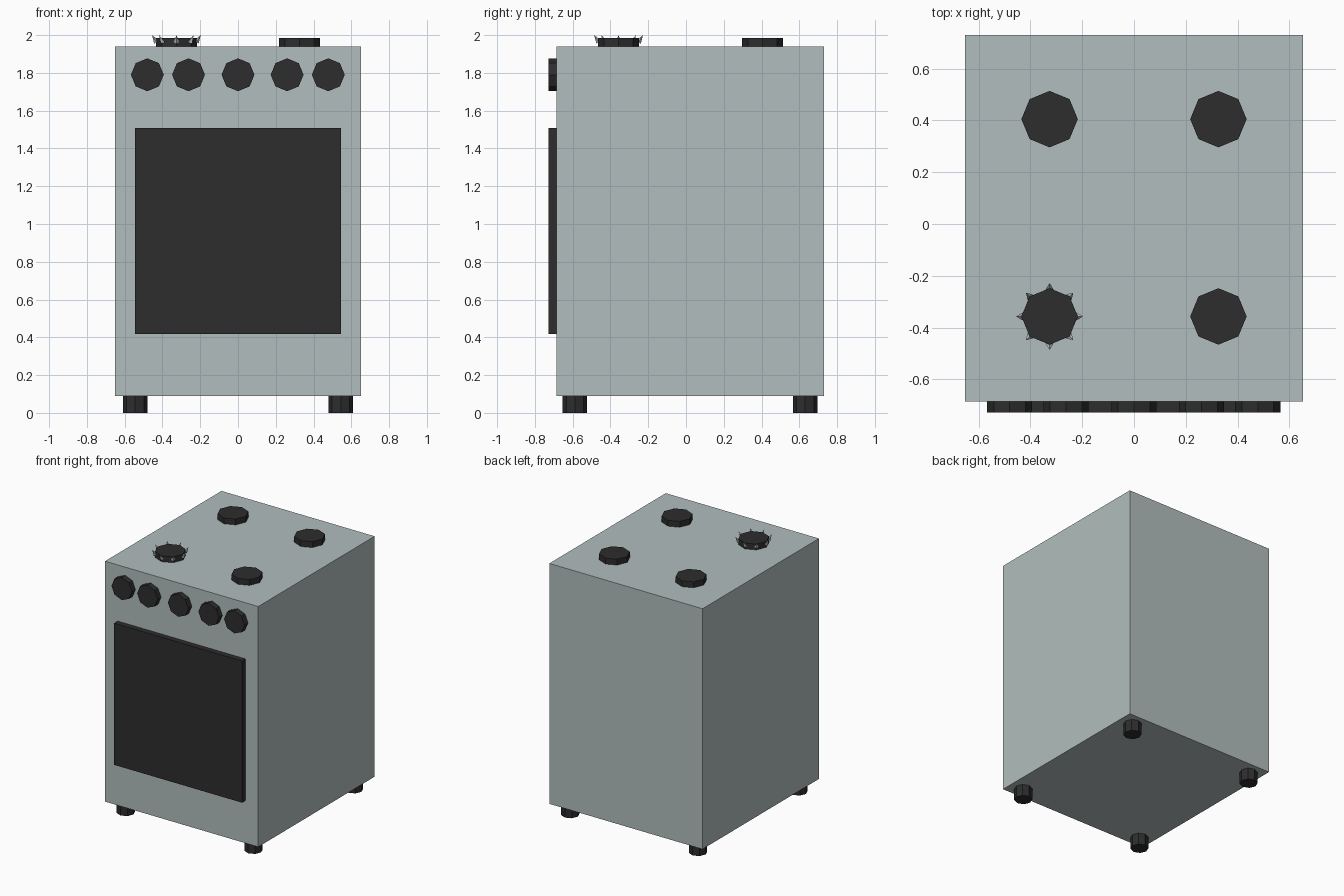
import bpy
from math import cos, sin, pi
from mathutils import Vector

cube = bpy.data.objects.get("Cube")
if cube:
    bpy.data.objects.remove(cube, do_unlink=True)


def material(name, color):
    mat = bpy.data.materials.new(name)
    mat.use_nodes = True
    mat.diffuse_color = color
    mat.node_tree.nodes["Principled BSDF"].inputs["Base Color"].default_value = color
    return mat


steel = material("pale_steel", (0.445, 0.515, 0.51, 1))
black = material("charcoal", (0.026, 0.026, 0.026, 1))


def finish(name, mat):
    obj = bpy.context.object
    obj.name = name
    obj.data.materials.append(mat)
    return obj


def box(name, low, high, mat):
    low, high = Vector(low), Vector(high)
    bpy.ops.mesh.primitive_cube_add(size=1, location=(low + high) / 2)
    obj = finish(name, mat)
    obj.scale = high - low
    return obj


def rod(name, start, end, radius, mat, sides=8, tip=None):
    """Prism or cone running from start to end."""
    start, end = Vector(start), Vector(end)
    axis = end - start
    bpy.ops.mesh.primitive_cone_add(
        vertices=sides, radius1=radius, radius2=radius if tip is None else tip,
        depth=axis.length, location=(start + end) / 2,
        rotation=axis.to_track_quat('Z', 'Y').to_euler())
    return finish(name, mat)


FRONT, BACK, BOTTOM, TOP = -0.685, 0.73, 0.09, 1.94

# Cabinet and oven door
box("cabinet", (-0.652, FRONT, BOTTOM), (0.652, BACK, TOP), steel)
box("oven_door", (-0.544, -0.728, 0.418), (0.544, FRONT + 0.005, 1.508), black)

# Control knobs
for x in (-0.48, -0.262, 0, 0.26, 0.478):
    rod("control_knob", (x, FRONT + 0.005, 1.79), (x, -0.728, 1.79), 0.087, black)

# Feet and burners
for side, label in ((-1, "right"), (1, "left")):
    for y, end in ((-0.588, "front"), (0.631, "back")):
        x = side * 0.544
        rod(f"{end}_{label}_foot", (x, y, 0), (x, y, BOTTOM + 0.005), 0.065, black)
    for y, end in ((-0.357, "front"), (0.405, "back")):
        x = side * 0.326
        rod(f"{end}_{label}_burner", (x, y, TOP - 0.005), (x, y, 1.985), 0.109, black)

# Ring of flames around the lit burner
for i in range(8):
    a = i * pi / 4
    out = Vector((cos(a), sin(a), 0))
    centre = Vector((-0.326, -0.357, 0))
    rod("flame", centre + out * 0.105 + Vector((0, 0, 1.963)),
        centre + out * 0.129 + Vector((0, 0, 2.0)), 0.015, steel, sides=4, tip=0)
